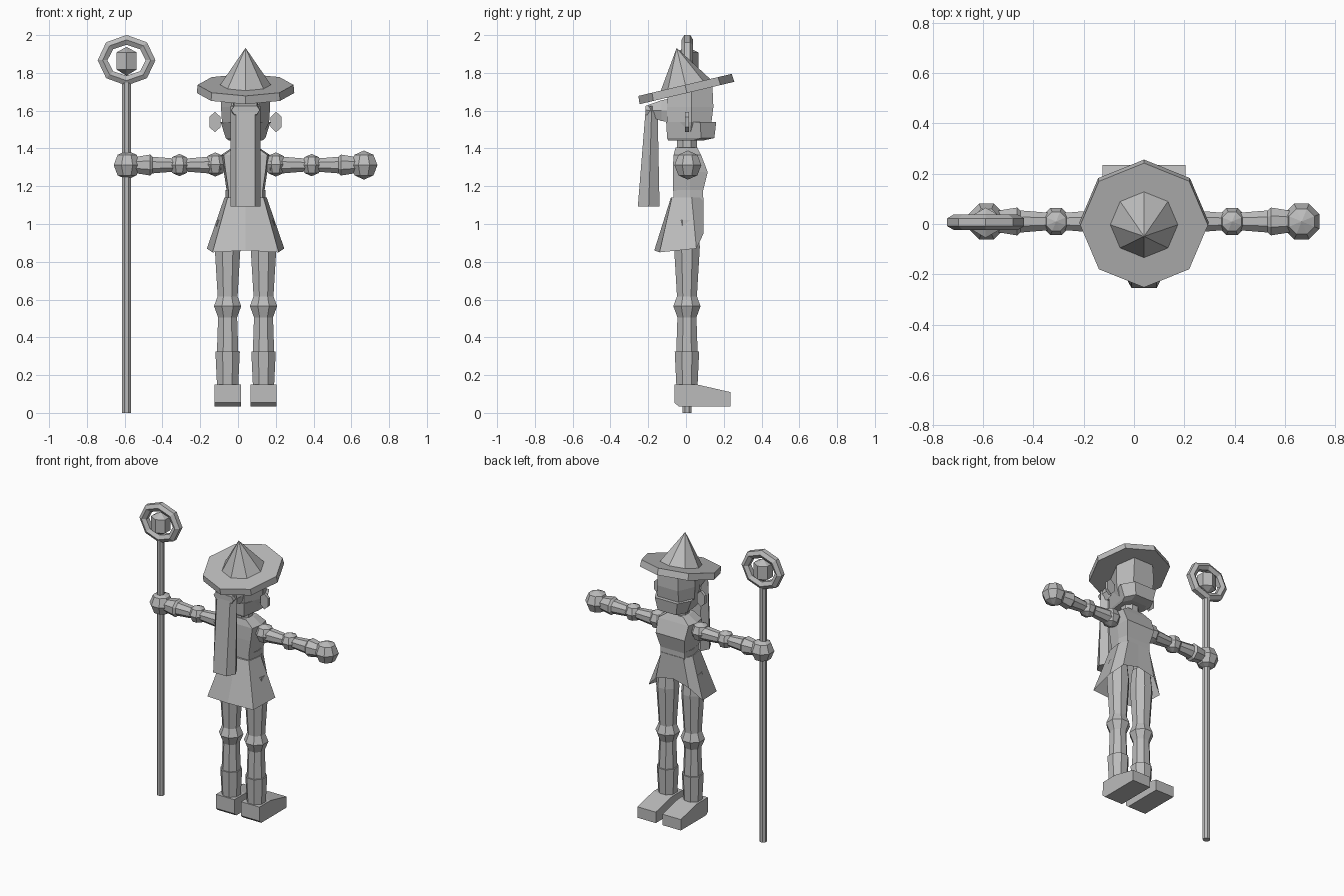
import bpy, bmesh, math
from mathutils import Matrix, Vector

if "Cube" in bpy.data.objects:
    bpy.data.objects.remove(bpy.data.objects["Cube"])

MID = 0.04   # symmetry plane of the figure
mat = bpy.data.materials.new("plain_grey")
mat.diffuse_color = (0.5, 0.5, 0.5, 1)
mat.use_nodes = True
mat.node_tree.nodes["Principled BSDF"].inputs["Base Color"].default_value = mat.diffuse_color


def loft(name, rings, caps=(True, True), closed=False):
    """Skin a list of equal-length point rings; a loop of rings if closed."""
    bm = bmesh.new()
    vs = [[bm.verts.new(p) for p in r] for r in rings]
    n = len(vs[0])
    for i in range(len(vs) if closed else len(vs) - 1):
        a, b = vs[i], vs[(i + 1) % len(vs)]
        for k in range(n):
            bm.faces.new((a[k], a[(k + 1) % n], b[(k + 1) % n], b[k]))
    if not closed:
        if caps[0]:
            bm.faces.new(vs[0][::-1])
        if caps[1]:
            bm.faces.new(vs[-1])
    bmesh.ops.remove_doubles(bm, verts=bm.verts, dist=0.0005)
    bmesh.ops.recalc_face_normals(bm, faces=bm.faces)
    me = bpy.data.meshes.new(name)
    bm.to_mesh(me)
    bm.free()
    me.materials.append(mat)
    ob = bpy.data.objects.new(name, me)
    bpy.context.collection.objects.link(ob)
    return ob


def lathe(name, profile, pos, axis='Z', n=8, turn=0.5, tilt=0.0):
    """Turn (radius, height) points around an axis through pos."""
    m = Matrix.Translation(pos) @ Matrix.Rotation(tilt, 4, 'X')
    if axis == 'X':
        m = m @ Matrix.Rotation(math.pi / 2, 4, 'Y')
    rings = []
    for r, h in profile:
        r = max(r, 0.0001)
        rings.append([m @ Vector((r * math.cos(a), r * math.sin(a), h))
                      for a in [(k + turn) * 2 * math.pi / n for k in range(n)]])
    return loft(name, rings)


def ball(r, rings=4):
    return [(r * math.sin(math.pi * i / rings), -r * math.cos(math.pi * i / rings))
            for i in range(rings + 1)]


def sym(half, z):
    """Mirror (x, y) half outline, front to back, into a full ring."""
    right = [(MID + x, y, z) for x, y in half]
    left = [(MID - x, y, z) for x, y in reversed(half) if x > 0]
    return right + left


# Staff with ring and gem
SX = -0.59
lathe("staff_pole", [(0.025, 0), (0.025, 1.75)], (SX, 0.005, 0))
ring = []
for k in range(8):
    a = k * math.pi / 4
    sec = []
    for j in range(6):
        b = math.radians(60 * j + 30)
        d = 0.03 * math.cos(b)
        sec.append((SX + (0.127 + d) * math.cos(a), 0.007 + 0.031 * math.sin(b),
                    1.867 + (0.108 + d) * math.sin(a)))
    ring.append(sec)
loft("staff_ring", ring, closed=True)
lathe("staff_gem", [(0, -0.078), (0.06, -0.046), (0.06, 0.046), (0, 0.075)],
      (SX, 0.005, 1.863), n=6)

for side, s in (("left", 1), ("right", -1)):
    def arm_x(d):
        return MID + s * d

    # Arms
    for part, prof in (
            ("upper_arm", [(0.05, 0.13), (0.05, 0.17), (0.036, 0.33)]),
            ("forearm", [(0.036, 0.36), (0.05, 0.52)]),
            ("cuff", [(0.046, 0.49), (0.06, 0.505), (0.045, 0.59)])):
        lathe(f"{side}_{part}", [(r, s * h) for r, h in prof], (MID, 0.01, 1.312), 'X')
    lathe(f"{side}_shoulder", ball(0.064), (arm_x(0.16), 0.01, 1.315))
    lathe(f"{side}_elbow", ball(0.059), (arm_x(0.35), 0.01, 1.312))
    lathe(f"{side}_hand", ball(0.077), (arm_x(0.627), 0.01, 1.312))

    # Legs
    leg = (arm_x(0.095), 0.005, 0)
    lathe(f"{side}_thigh", [(0.06, 1.02), (0.074, 0.88), (0.056, 0.6)], leg)
    lathe(f"{side}_knee", [(0.056, 0.62), (0.078, 0.565), (0.054, 0.505)], leg)
    lathe(f"{side}_shin", [(0.054, 0.52), (0.062, 0.3)], leg)
    lathe(f"{side}_boot_shaft", [(0.07, 0.325), (0.06, 0.13)], leg)

    # Shoes: side outline extruded across x
    outline = [(-0.06, 0.15), (0.06, 0.15), (0.235, 0.11), (0.235, 0.035),
               (-0.04, 0.035), (-0.062, 0.055)]
    loft(f"{side}_shoe", [[(leg[0] + w, y, z) for y, z in outline]
                          for w in (-0.07, 0.07)])

    # Ears: thin hexagonal plates
    loft(f"{side}_ear", [[(arm_x(0.162) + 0.034 * math.cos(a), y, 1.54 + 0.054 * math.sin(a))
                          for a in [math.radians(60 * k + 30) for k in range(6)]]
                         for y in (-0.005, 0.015)])

# Skirt: open hem, raised at the front
waist = sym([(0, 0.093), (0.085, 0.093), (0.112, 0.03), (0.095, -0.075), (0, -0.08)], 1.14)
half_hem = [(0, 0.09, 0.98), (0.125, 0.093, 0.95), (0.205, 0.055, 0.87),
            (0.175, -0.14, 0.85), (0, -0.168, 0.86)]
hem = [(MID + x, y, z) for x, y, z in half_hem]
hem += [(MID - x, y, z) for x, y, z in reversed(half_hem) if x > 0]
loft("skirt", [hem, waist], caps=(False, True))

# Belt and torso
loft("belt", [sym([(0.09, 0.09), (0.105, 0.02), (0.09, -0.065)], z) for z in (1.12, 1.18)])
loft("torso", [sym(h, z) for h, z in (
    ([(0.09, 0.09), (0.1, 0.02), (0.09, -0.07)], 1.175),
    ([(0.11, 0.115), (0.115, 0.02), (0.105, -0.07)], 1.275),
    ([(0.115, 0.08), (0.13, 0.01), (0.115, -0.066)], 1.365),
    ([(0.06, 0.06), (0.07, 0.01), (0.06, -0.055)], 1.405))])
lathe("neck", [(0.058, 1.38), (0.058, 1.46)], (MID, 0.005, 0))

# Head and jaw
loft("head", [sym(h, z) for h, z in (
    ([(0.06, 0.09), (0.085, 0.02), (0.06, -0.09)], 1.455),
    ([(0.08, 0.135), (0.125, 0.05), (0.125, -0.04), (0.075, -0.1)][:1]
     + [(0.125, 0.03), (0.075, -0.1)], 1.54),
    ([(0.08, 0.145), (0.13, 0.03), (0.075, -0.1)], 1.62),
    ([(0.075, 0.14), (0.125, 0.03), (0.07, -0.095)], 1.73))])
loft("jaw", [sym(h, z) for h, z in (
    ([(0.06, 0.095), (0.09, 0.04), (0.07, -0.095)], 1.443),
    ([(0.07, 0.15), (0.105, 0.08), (0.075, -0.1)], 1.455),
    ([(0.085, 0.16), (0.132, 0.075), (0.08, -0.105)], 1.54))])

# Ponytail: knot behind the head and hanging tail
loft("hair_knot", [[(MID + x, y, z) for x, z in (
    (-0.06, lo), (0.06, lo), (0.075, (lo + hi) / 2), (0.06, hi), (-0.06, hi),
    (-0.075, (lo + hi) / 2))]
    for y, lo, hi in ((-0.215, 1.58, 1.625), (-0.13, 1.545, 1.655), (-0.08, 1.54, 1.665))])
loft("ponytail", [sym([(0.05, f), (0.08, (f + b) / 2), (0.05, b)], z) for f, b, z in (
    (-0.14, -0.255, 1.092), (-0.15, -0.215, 1.59), (-0.165, -0.21, 1.625))])

# Hat, tipped back
TILT = math.radians(13.3)
lathe("hat_brim", [(0.258, -0.022), (0.254, 0.022)], (MID, 0, 1.715), turn=0, tilt=TILT)
lathe("hat_cone", [(0.137, 0), (0, 0.205)], (MID, -0.002, 1.733), turn=0, tilt=TILT)
